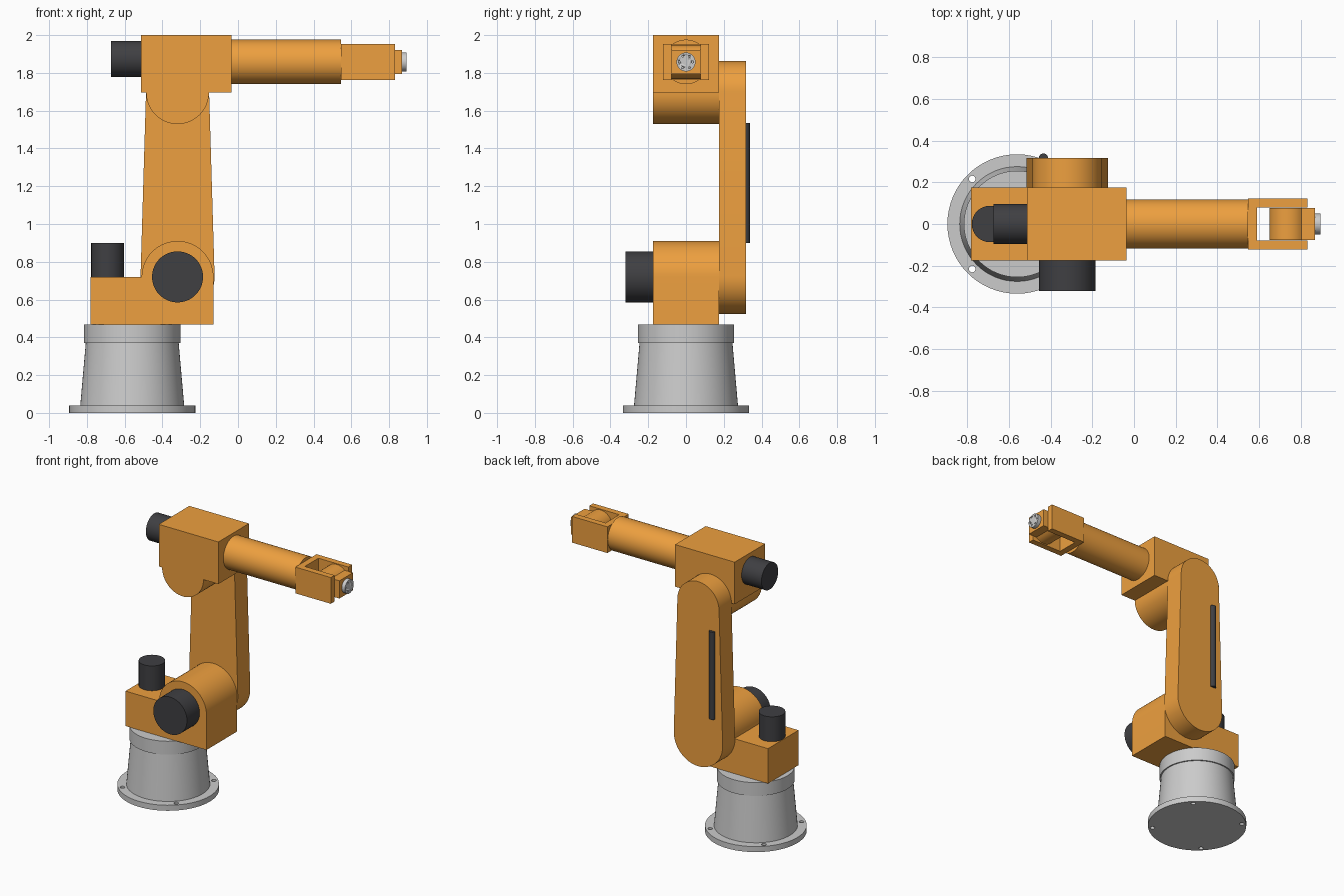
import bpy, bmesh
from math import sin, cos, pi, asin, radians
from mathutils import Vector, Matrix

if "Cube" in bpy.data.objects:
    bpy.data.objects.remove(bpy.data.objects["Cube"])


def material(name, rgb):
    m = bpy.data.materials.new(name)
    m.diffuse_color = (*rgb, 1)
    m.use_nodes = True
    m.node_tree.nodes["Principled BSDF"].inputs["Base Color"].default_value = m.diffuse_color
    return m


ORANGE = material("orange_paint", (0.85, 0.35, 0.05))
DARK = material("dark_plastic", (0.05, 0.05, 0.055))


def finish(name, bm, mat=None):
    bmesh.ops.recalc_face_normals(bm, faces=bm.faces[:])
    me = bpy.data.meshes.new(name)
    bm.to_mesh(me)
    bm.free()
    ob = bpy.data.objects.new(name, me)
    bpy.context.collection.objects.link(ob)
    if mat:
        me.materials.append(mat)
    bpy.ops.object.select_all(action='DESELECT')
    ob.select_set(True)
    bpy.context.view_layer.objects.active = ob
    bpy.ops.object.shade_smooth_by_angle(angle=radians(30))
    return ob


def add_cylinder(bm, a, b, r1, r2=None, seg=64):
    a, b = Vector(a), Vector(b)
    rot = Vector((0, 0, 1)).rotation_difference(b - a).to_matrix().to_4x4()
    bmesh.ops.create_cone(bm, cap_ends=True, segments=seg, radius1=r1,
                          radius2=r1 if r2 is None else r2, depth=(b - a).length,
                          matrix=Matrix.Translation((a + b) / 2) @ rot)


def cylinder(name, a, b, r1, r2=None, mat=None):
    bm = bmesh.new()
    add_cylinder(bm, a, b, r1, r2)
    return finish(name, bm, mat)


def extrude(name, pts, vec, mat=None):
    bm = bmesh.new()
    face = bm.faces.new([bm.verts.new(p) for p in pts])
    out = bmesh.ops.extrude_face_region(bm, geom=[face], use_keep_orig=True)
    bmesh.ops.translate(bm, vec=vec,
                        verts=[v for v in out["geom"] if isinstance(v, bmesh.types.BMVert)])
    return finish(name, bm, mat)


def side_profile(name, xz, y0, y1, mat):
    return extrude(name, [(x, y0, z) for x, z in xz], (0, y1 - y0, 0), mat)


def arc(cx, cz, r, a0, a1, n=32):
    return [(cx + r * cos(a0 + (a1 - a0) * i / n), cz + r * sin(a0 + (a1 - a0) * i / n))
            for i in range(n + 1)]


def drill(ob, ends, r):
    bm = bmesh.new()
    for a, b in ends:
        add_cylinder(bm, a, b, r, seg=16)
    cut = finish(ob.name + "_cutter", bm)
    cut.hide_render = True
    mod = ob.modifiers.new("holes", 'BOOLEAN')
    mod.operation, mod.object, mod.solver = 'DIFFERENCE', cut, 'EXACT'
    bpy.context.view_layer.objects.active = ob
    bpy.ops.object.modifier_apply(modifier=mod.name)
    bpy.data.objects.remove(cut)


BX = -0.56            # base axis
JX = -0.32            # shoulder and elbow axis
SZ, EZ, WZ = 0.72, 1.695, 1.858   # shoulder, elbow, wrist heights
W = 0.175             # half width of the housings

# Base: drilled floor flange, tapered pedestal, turning ring
flange = cylinder("floor_flange", (BX, 0, 0), (BX, 0, 0.04), 0.334)
spots = [(BX + 0.305 * cos(pi / 4 + i * pi / 2), 0.305 * sin(pi / 4 + i * pi / 2))
         for i in range(4)]
drill(flange, [((x, y, -0.05), (x, y, 0.1)) for x, y in spots], 0.016)
cylinder("pedestal", (BX, 0, 0.04), (BX, 0, 0.37), 0.275, 0.246)
cylinder("turning_ring", (BX, 0, 0.37), (BX, 0, 0.467), 0.255)

# Shoulder housing with its two motors
side_profile("shoulder_housing", [(-0.78, 0.467), (-0.13, 0.467)]
             + arc(JX, SZ, 0.19, 0, pi) + [(-0.78, SZ)], -W, W, ORANGE)
cylinder("turning_motor", (-0.69, 0, SZ), (-0.69, 0, 0.9), 0.087, mat=DARK)
cylinder("shoulder_motor", (JX, -W, SZ), (JX, -0.32, SZ), 0.135, mat=DARK)

# Lower arm: tapered link with round ends, cable on its outer face
t = asin((0.196 - 0.167) / (EZ - SZ))
side_profile("lower_arm", arc(JX, SZ, 0.196, pi - t, 2 * pi + t)
             + arc(JX, EZ, 0.167, t, pi - t), W, 0.317, ORANGE)
cylinder("arm_cable", (-0.434, 0.316, 0.9), (-0.434, 0.316, 1.535), 0.022, mat=DARK)

# Elbow housing, rear motor and forearm tube
side_profile("elbow_housing", [(-0.035, EZ), (-0.035, 2.0), (-0.513, 2.0), (-0.513, EZ)]
             + arc(JX, EZ, 0.166, pi, 2 * pi), -W, W, ORANGE)
cylinder("forearm_motor", (-0.513, 0, 1.874), (-0.672, 0, 1.874), 0.096, mat=DARK)
cylinder("forearm", (-0.035, 0, WZ), (0.545, 0, WZ), 0.118, mat=ORANGE)

# Wrist: fork, rounded joint block, tool flange with bolt holes
fork = [(0.545, -0.122), (0.83, -0.122), (0.83, -0.078), (0.59, -0.078)]
fork += [(x, -y) for x, y in reversed(fork)]
extrude("wrist_fork", [(x, y, WZ - 0.095) for x, y in fork], (0, 0, 0.19), ORANGE)
a = asin(0.064 / 0.09)
side_profile("wrist_block", arc(0.738, WZ, 0.09, a, 2 * pi - a)
             + [(0.867, WZ - 0.064), (0.867, WZ + 0.064)], -0.077, 0.077, ORANGE)
tool = cylinder("tool_flange", (0.867, 0, WZ), (0.893, 0, WZ), 0.05)
bolts = [(0.035 * cos(i * pi / 3), WZ + 0.035 * sin(i * pi / 3)) for i in range(6)]
drill(tool, [((0.88, y, z), (0.92, y, z)) for y, z in bolts], 0.005)
